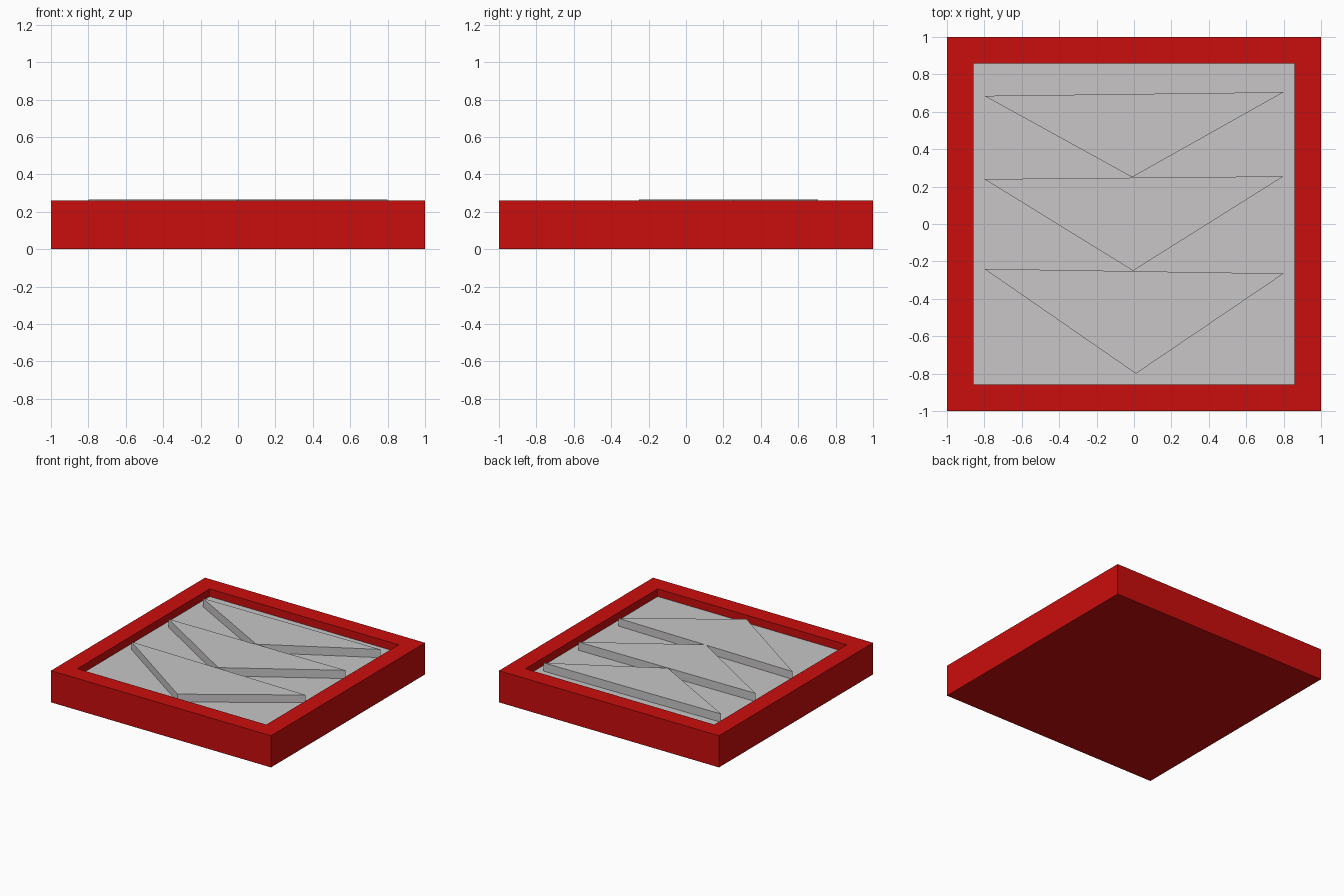
import bpy
import bmesh

if "Cube" in bpy.data.objects:
    bpy.data.objects.remove(bpy.data.objects["Cube"], do_unlink=True)

RIM_Z = 0.26
FLOOR_Z = 0.197


def make_material(name, color):
    mat = bpy.data.materials.new(name)
    mat.use_nodes = True
    mat.diffuse_color = color
    mat.node_tree.nodes["Principled BSDF"].inputs["Base Color"].default_value = color
    return mat


def make_object(name, bm, *materials):
    bmesh.ops.recalc_face_normals(bm, faces=bm.faces)
    mesh = bpy.data.meshes.new(name)
    bm.to_mesh(mesh)
    bm.free()
    for mat in materials:
        mesh.materials.append(mat)
    obj = bpy.data.objects.new(name, mesh)
    bpy.context.collection.objects.link(obj)
    return obj


red = make_material("red", (0.59, 0.004, 0.004, 1))
grey = make_material("light grey", (0.58, 0.565, 0.57, 1))

# Square tray: a box with its top inset to a rim and sunk to a grey floor
bm = bmesh.new()
bmesh.ops.create_cube(bm, size=2)
for v in bm.verts:
    v.co.z = RIM_Z if v.co.z > 0 else 0
bm.normal_update()
top = max(bm.faces, key=lambda f: f.calc_center_median().z)
bmesh.ops.inset_region(bm, faces=[top], thickness=0.2)
bmesh.ops.inset_individual(bm, faces=[top], thickness=0, depth=FLOOR_Z - RIM_Z)
for f in bm.faces:
    if all(abs(v.co.z - FLOOR_Z) < 0.001 for v in f.verts):
        f.material_index = 1
make_object("tray", bm, red, grey)


# Raised triangular slabs pointing to the front, standing on the floor
def triangle_slab(name, left_y, tip, right_y, top_z):
    bm = bmesh.new()
    outline = [(-0.8, left_y), tip, (0.8, right_y)]
    base = bm.faces.new([bm.verts.new((x, y, FLOOR_Z)) for x, y in outline])
    raised = bmesh.ops.extrude_face_region(bm, geom=[base], use_keep_orig=True)["geom"]
    bmesh.ops.translate(bm, vec=(0, 0, top_z - FLOOR_Z),
                        verts=[g for g in raised if isinstance(g, bmesh.types.BMVert)])
    make_object(name, bm, grey)


triangle_slab("back_triangle", 0.685, (-0.01, 0.25), 0.705, 0.265)
triangle_slab("middle_triangle", 0.24, (-0.005, -0.25), 0.255, 0.265)
triangle_slab("front_triangle", -0.24, (0.01, -0.8), -0.265, 0.261)
